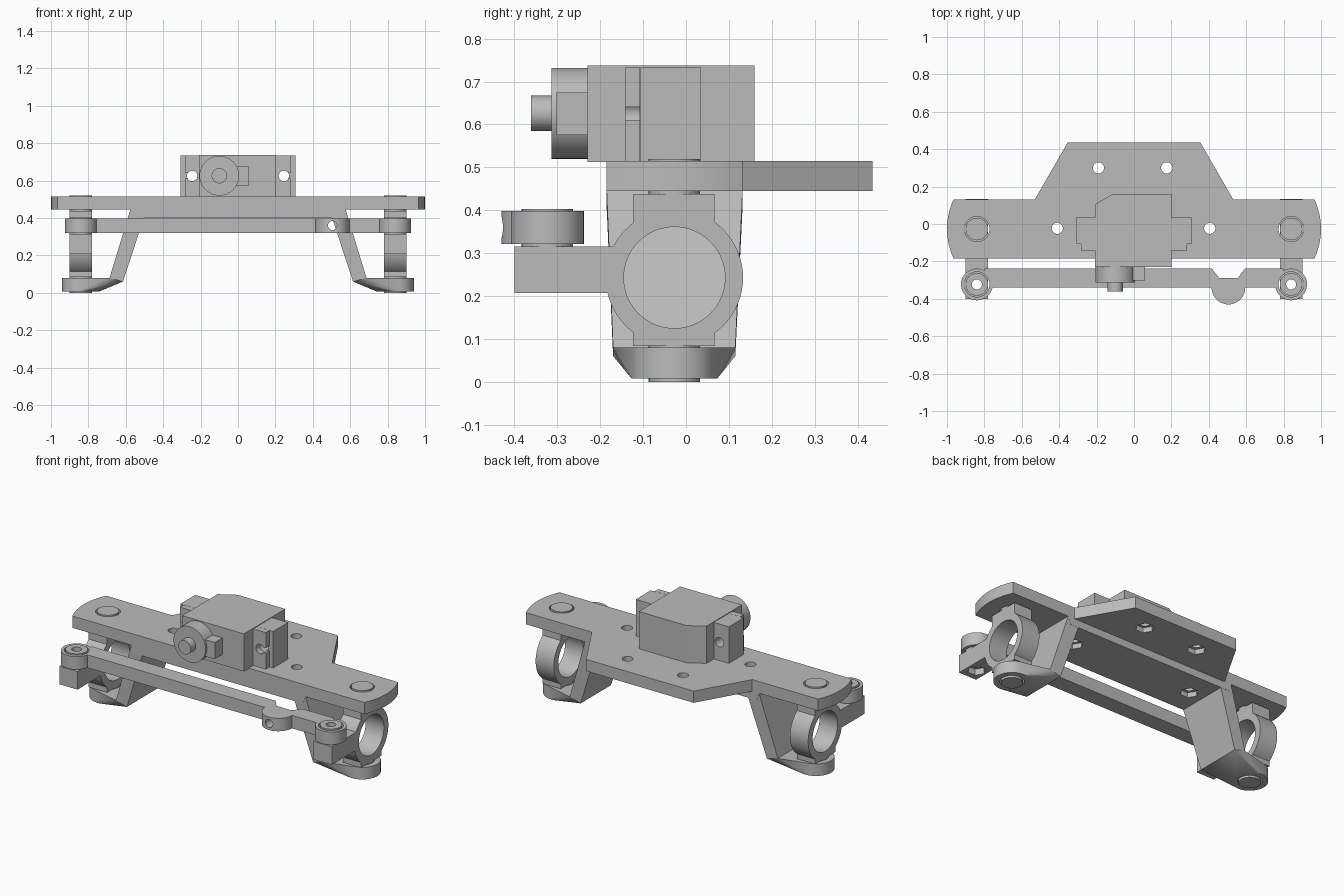
import bpy, bmesh
from math import sin, cos, tau
from mathutils import Vector

cube = bpy.data.objects.get("Cube")
if cube:
    bpy.data.objects.remove(cube, do_unlink=True)

grey = bpy.data.materials.new("plain grey")
grey.use_nodes = True
GREY = (0.5, 0.5, 0.5, 1)
grey.diffuse_color = GREY
grey.node_tree.nodes["Principled BSDF"].inputs["Base Color"].default_value = GREY
parts = []


def finish(name, bm):
    bmesh.ops.recalc_face_normals(bm, faces=bm.faces)
    mesh = bpy.data.meshes.new(name)
    bm.to_mesh(mesh)
    bm.free()
    mesh.materials.append(grey)
    obj = bpy.data.objects.new(name, mesh)
    bpy.context.scene.collection.objects.link(obj)
    parts.append(obj)
    return obj


def circle(a, b, r, n=48):
    return [(a + r * cos(tau * i / n), b + r * sin(tau * i / n)) for i in range(n)]


def place(a, b, h, axis):
    return {"x": (h, a, b), "y": (a, h, b), "z": (a, b, h)}[axis]


def prism(name, outline, lo, hi, axis="z"):
    """Extrude a flat outline along one axis."""
    bm = bmesh.new()
    face = bm.faces.new([bm.verts.new(place(a, b, lo, axis)) for a, b in outline])
    ext = bmesh.ops.extrude_face_region(bm, geom=[face])["geom"]
    verts = [v for v in ext if isinstance(v, bmesh.types.BMVert)]
    bmesh.ops.translate(bm, verts=verts, vec=Vector(place(0, 0, hi - lo, axis)))
    return finish(name, bm)


def rod(name, a, b, r, lo, hi, axis="z", n=48):
    return prism(name, circle(a, b, r, n), lo, hi, axis)


def box(name, x0, x1, y0, y1, z0, z1):
    return prism(name, [(x0, y0), (x1, y0), (x1, y1), (x0, y1)], z0, z1)


def hull(name, points):
    bm = bmesh.new()
    for p in points:
        bm.verts.new(p)
    bmesh.ops.convex_hull(bm, input=bm.verts)
    loose = [v for v in bm.verts if not v.link_faces]
    bmesh.ops.delete(bm, geom=loose, context="VERTS")
    bmesh.ops.dissolve_limit(bm, angle_limit=0.01, verts=bm.verts, edges=bm.edges)
    return finish(name, bm)


def combine(obj, others, operation="DIFFERENCE"):
    """Apply booleans in turn and remove the helper shapes."""
    for other in others:
        mod = obj.modifiers.new("shape", "BOOLEAN")
        mod.operation, mod.solver, mod.object = operation, "EXACT", other
        bpy.context.view_layer.update()
        graph = bpy.context.evaluated_depsgraph_get()
        mesh = bpy.data.meshes.new_from_object(obj.evaluated_get(graph))
        obj.modifiers.clear()
        obj.data = mesh
        parts.remove(other)
        bpy.data.objects.remove(other, do_unlink=True)
    return obj


PX, PY = 0.84, -0.027      # kingpin axis
EX, EY = 0.84, -0.323      # tie rod eye axis
FRONT, BACK = -0.185, 0.132

# Axle plate with bowed ends and a rear mounting tongue
mid, half = (FRONT + BACK) / 2, (BACK - FRONT) / 2
end = [(1 - 0.035 * (t / 6) ** 2, mid + half * t / 6) for t in range(-6, 7)]
right = end + [(0.53, BACK), (0.355, 0.435)]
plate = prism("axle_plate", right + [(-x, y) for x, y in reversed(right)], 0.445, 0.515)
beam = prism("axle_beam", [(-0.575, 0.45), (-0.56, 0.4), (0.56, 0.4), (0.575, 0.45)],
             FRONT, BACK, "y")
combine(plate, [beam], "UNION")

# Bolt holes with hexagonal nut pockets below, and kingpin holes
cuts = []
for x, y, bottom in ((-0.41, -0.023, 0.4), (0.405, -0.023, 0.4),
                     (-0.19, 0.3, 0.445), (0.175, 0.3, 0.445)):
    cuts.append(rod("bolt_hole", x, y, 0.03, 0.3, 0.6, n=32))
    cuts.append(rod("nut_pocket", x, y, 0.052, bottom - 0.05, bottom + 0.03, n=6))
for s in (-1, 1):
    cuts.append(rod("pin_hole", s * PX, PY, 0.067, 0.3, 0.6))
combine(plate, cuts)

for s, side in ((-1, "right"), (1, "left")):
    # Sloping strut down to the lower foot
    low = [(s * x, y, z) for x, z in ((0.687, 0.08), (0.615, 0.06)) for y in (-0.17, 0.115)]
    high = [(s * x, y, z) for x, z in ((0.575, 0.447), (0.5, 0.41)) for y in (FRONT, BACK)]
    hull("strut_" + side, low + high)
    disc = [(x, y, z) for x, y in circle(s * PX, PY, 0.1) for z in (0.008, 0.08)]
    foot = hull("foot_" + side, low + disc)
    combine(foot, [rod("pin_hole", s * PX, PY, 0.067, -0.1, 0.2)])

    # Steering knuckle: bored hub, post and forward arm
    x0, x1 = sorted((s * 0.78, s * 0.9))
    knuckle = rod("knuckle_" + side, PY, 0.243, 0.16, x0, x1, "x", 64)
    combine(knuckle, [box("post", x0, x1, -0.123, 0.067, 0.084, 0.438),
                      box("arm", x0, x1, -0.4, -0.15, 0.207, 0.315)], "UNION")
    combine(knuckle, [rod("bore", PY, 0.243, 0.118, x0 - 0.1, x1 + 0.1, "x", 64),
                      rod("bolt_hole", s * EX, EY, 0.027, 0.1, 0.4, n=32),
                      rod("nut_pocket", s * EX, EY, 0.05, 0.1, 0.245, n=6)])
    rod("upper_kingpin_" + side, s * PX, PY, 0.06, 0.43, 0.52)
    rod("lower_kingpin_" + side, s * PX, PY, 0.06, 0, 0.092)

    # Bushing in the tie rod eye
    combine(rod("bushing_" + side, s * EX, EY, 0.06, 0.312, 0.403),
            [rod("bolt_hole", s * EX, EY, 0.027, 0.2, 0.5, n=32)])

# Tie rod with end eyes and a notched linkage boss
LO, HI = 0.321, 0.398
tie = box("tie_rod", -0.8, 0.8, -0.34, -0.238, LO, HI)
combine(tie, [rod("boss", 0.505, -0.34, 0.09, LO, HI)]
        + [rod("eye", s * EX, EY, 0.085, LO, HI) for s in (-1, 1)], "UNION")
notch = [(0.395, -0.21), (0.455, -0.288), (0.555, -0.288), (0.615, -0.21)]
combine(tie, [prism("notch", notch, 0.2, 0.5),
              rod("link_hole", 0.505, 0.36, 0.024, -0.5, -0.2, "y", 32)]
        + [rod("eye_hole", s * EX, EY, 0.067, 0.2, 0.5) for s in (-1, 1)])

# Servo body with one chamfered rear corner
prism("servo_body", [(-0.208, -0.23), (0.2, -0.23), (0.2, 0.16), (-0.115, 0.16),
                     (-0.208, 0.105)], 0.513, 0.737)

# Mounting blocks and slotted servo ears
for s, side in ((-1, "right"), (1, "left")):
    for name, out, y0, y1 in (("servo_mount_", 0.307, -0.106, 0.035),
                              ("servo_ear_", 0.283, -0.142, -0.107)):
        x0, x1 = sorted((s * 0.19, s * out))
        part = box(name + side, x0, x1, y0, y1, 0.513, 0.733)
        tools = [rod("screw_hole", s * 0.245, 0.625, 0.028, -0.3, 0.3, "y", 32)]
        if name == "servo_ear_":
            x0, x1 = sorted((s * 0.245, s * 0.4))
            tools.append(box("slot", x0, x1, -0.2, -0.05, 0.611, 0.641))
        combine(part, tools)

# Gear housing, output shaft and side block on the servo front
rod("gear_housing", -0.1, 0.626, 0.106, -0.314, -0.22, "y", 64)
rod("output_shaft", -0.1, 0.626, 0.041, -0.361, -0.3, "y")
box("gear_side_block", -0.02, 0.058, -0.302, -0.22, 0.575, 0.675)

# Smooth curved walls and keep hard edges
bpy.ops.object.select_all(action="DESELECT")
for obj in parts:
    obj.select_set(True)
bpy.context.view_layer.objects.active = parts[0]
bpy.ops.object.shade_smooth_by_angle(angle=0.5)
